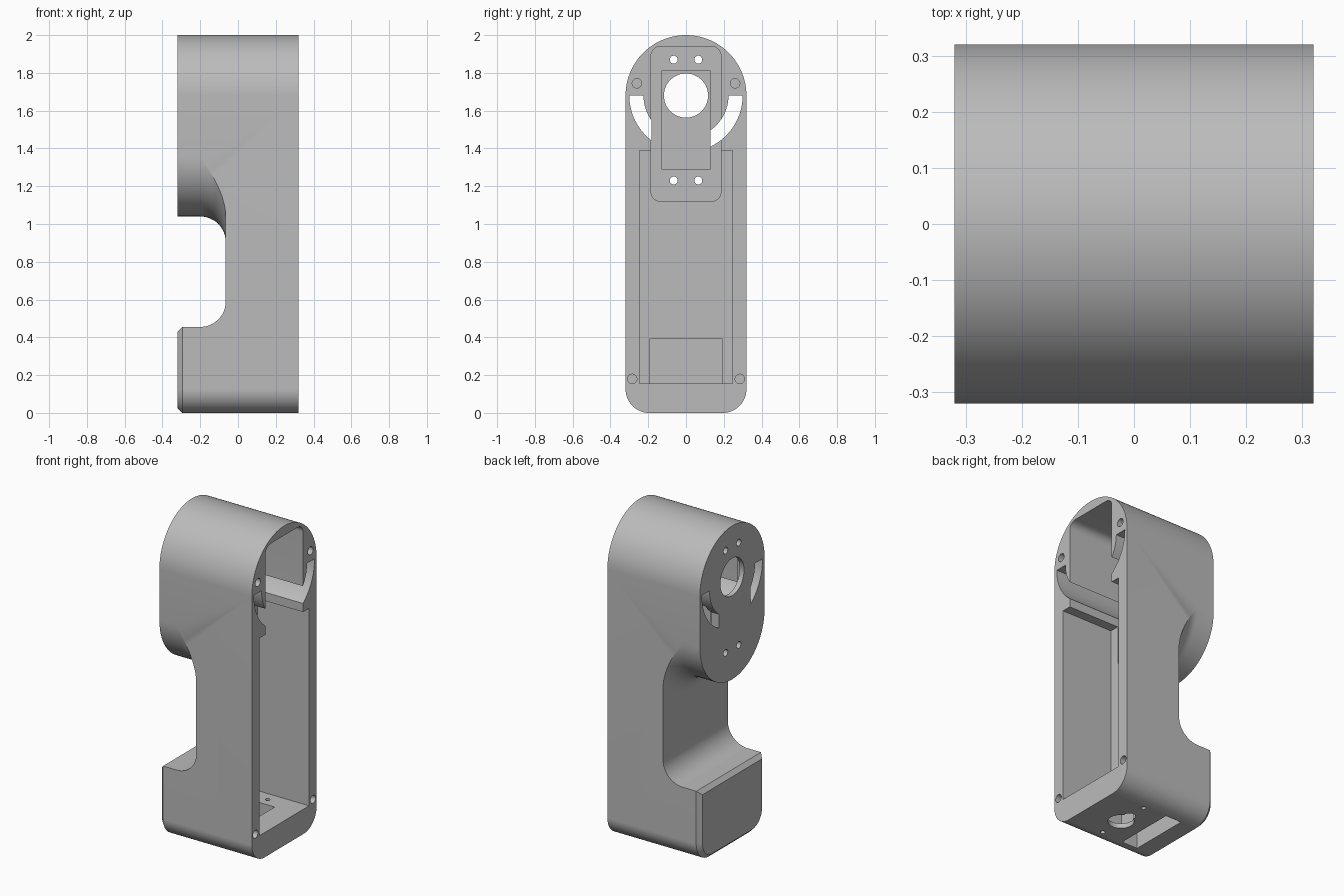
import bpy, bmesh, math

cube = bpy.data.objects.get("Cube")
if cube:
    bpy.data.objects.remove(cube, do_unlink=True)

grey = bpy.data.materials.new("light_grey")
grey.use_nodes = True
colour = (0.5, 0.5, 0.5, 1)
grey.diffuse_color = colour
grey.node_tree.nodes["Principled BSDF"].inputs["Base Color"].default_value = colour

HALF = 0.32          # half width and depth of the housing
AXIS = 1.68          # height of the motor axis


def loft(name, loops, ring=False):
    """Skin equal-length loops; cap the ends, or join last to first."""
    bm = bmesh.new()
    rows = [[bm.verts.new(p) for p in loop] for loop in loops]
    n = len(rows[0])
    pairs = list(zip(rows, rows[1:])) + ([(rows[-1], rows[0])] if ring else [])
    for a, b in pairs:
        for i in range(n):
            j = (i + 1) % n
            bm.faces.new((a[i], a[j], b[j], b[i]))
    if not ring:
        bm.faces.new(rows[0])
        bm.faces.new(rows[-1])
    bmesh.ops.recalc_face_normals(bm, faces=bm.faces)
    mesh = bpy.data.meshes.new(name)
    bm.to_mesh(mesh)
    bm.free()
    mesh.materials.append(grey)
    obj = bpy.data.objects.new(name, mesh)
    bpy.context.collection.objects.link(obj)
    return obj


def rounded(u0, u1, v0, v1, low=0, high=0, steps=12):
    """Rectangle outline with separate radii for low and high corners."""
    pts = []
    corners = ((u1 - low, v0 + low, low, -90), (u1 - high, v1 - high, high, 0),
               (u0 + high, v1 - high, high, 90), (u0 + low, v0 + low, low, 180))
    for cu, cv, r, start in corners:
        count = steps if r else 0
        for i in range(count + 1):
            a = math.radians(start + 90 * i / max(count, 1))
            p = (cu + r * math.cos(a), cv + r * math.sin(a))
            if not pts or math.dist(p, pts[-1]) > 1e-5:
                pts.append(p)
    if math.dist(pts[0], pts[-1]) < 1e-5:
        pts.pop()
    return pts


def disc(u, v, r):
    return rounded(u - r, u + r, v - r, v + r, r, r)


def along_x(name, outline, x0, x1):
    return loft(name, [[(x, y, z) for y, z in outline] for x in (x0, x1)])


def along_z(name, outline, z0, z1):
    return loft(name, [[(x, y, z) for x, y in outline] for z in (z0, z1)])


# Outer shell: round top, softly rounded foot
body = along_x("arm_housing", rounded(-HALF, HALF, 0, 2, 0.125, HALF, 32), -HALF, HALF)


def cut(tool):
    tool.hide_render = True
    mod = body.modifiers.new("cut", "BOOLEAN")
    mod.operation = "DIFFERENCE"
    mod.solver = "EXACT"
    mod.object = tool
    bpy.context.view_layer.objects.active = body
    bpy.ops.object.modifier_apply(modifier=mod.name)
    bpy.data.objects.remove(tool, do_unlink=True)


# Waist notch: filleted below, wrapped around the round motor pod above
FILLET, WAIST, POD_Z, SHELF = 0.135, -0.065, 1.36, 0.455
ys = [-0.35] + [HALF * math.sin(math.radians(a)) for a in range(-90, 91, 6)] + [0.35]
levels = [(-0.4, 0)]
for i in range(13):
    a = math.radians(90 * i / 12)
    levels.append((WAIST - FILLET + FILLET * math.sin(a), FILLET * (1 - math.cos(a))))
loops = []
for x, f in levels:
    top = [(x, y, POD_Z - math.sqrt(max(0, (HALF + f) ** 2 - min(abs(y), HALF) ** 2))) for y in ys]
    loops.append(top + [(x, ys[-1], SHELF + f), (x, ys[0], SHELF + f)])
cut(loft("waist_cutter", loops))

# Chamfer around the outer face of the lower block
loops = []
for x, d in ((-0.33, 0.035), (-0.285, -0.01), (-0.33, -0.03)):
    outline = rounded(-HALF + d, HALF - d, d, SHELF - d, 0.125 - d)
    loops.append([(x, y, z) for y, z in outline])
cut(loft("chamfer_cutter", loops, ring=True))

# Main cavity, lower pocket and motor pockets, open towards +x
cut(along_x("cavity_cutter", rounded(-0.245, 0.245, 0.155, 1.39), -0.035, 0.4))
cut(along_x("lower_pocket_cutter", rounded(-0.193, 0.193, 0.155, 0.39), -0.19, 0.1))
cut(along_x("motor_pocket_cutter", rounded(-0.185, 0.185, 1.12, 1.94, 0.05, 0.05), -0.265, 0.4))
cut(along_x("motor_recess_cutter", rounded(-0.13, 0.13, 1.29, 1.81), -0.29, 0.2))

# Shaft hole and motor screw holes through the end plate
cut(along_x("shaft_cutter", rounded(-0.117, 0.117, AXIS - 0.117, AXIS + 0.117, 0.117, 0.117), -0.4, 0))
for y in (-0.065, 0.065):
    for z in (1.23, 1.87):
        cut(along_x("motor_screw_cutter", disc(y, z, 0.021), -0.4, 0))

# Curved cable slots on both sides of the motor axis
for side, limit in ((1, 0.13), (-1, 0.183)):
    outline = []
    for r, backwards in ((0.3, False), (0.225, True)):
        end = math.acos(limit / r)
        arc = [(side * r * math.cos(end * i / 16), AXIS - r * math.sin(end * i / 16)) for i in range(17)]
        outline += arc[::-1] if backwards else arc
    cut(along_x("slot_cutter", outline, -0.4, 0.4))

# Blind cover screw holes
for y, z in ((0.26, 1.745), (0.285, 0.18)):
    for side in (-1, 1):
        cut(along_x("cover_screw_cutter", disc(side * y, z, 0.025), 0.17, 0.4))

# Underside: connector recess, keyed hole, screw holes and slot
cut(along_z("connector_recess_cutter", rounded(-0.01, 0.17, -0.12, 0.12), 0.03, 0.2))
cut(along_z("connector_cutter", disc(0.08, -0.02, 0.075), -0.1, 0.1))
cut(along_z("connector_key_cutter", disc(0.08, 0.055, 0.035), -0.1, 0.1))
for y in (-0.18, 0.18):
    cut(along_z("connector_screw_cutter", disc(0.08, y, 0.014), -0.1, 0.2))
cut(along_z("underside_slot_cutter", rounded(-0.185, -0.075, -0.193, 0.193), -0.1, 0.2))

# Smooth curved walls, crisp edges
bpy.ops.object.select_all(action="DESELECT")
body.select_set(True)
bpy.context.view_layer.objects.active = body
bpy.ops.object.shade_smooth_by_angle(angle=math.radians(30))
